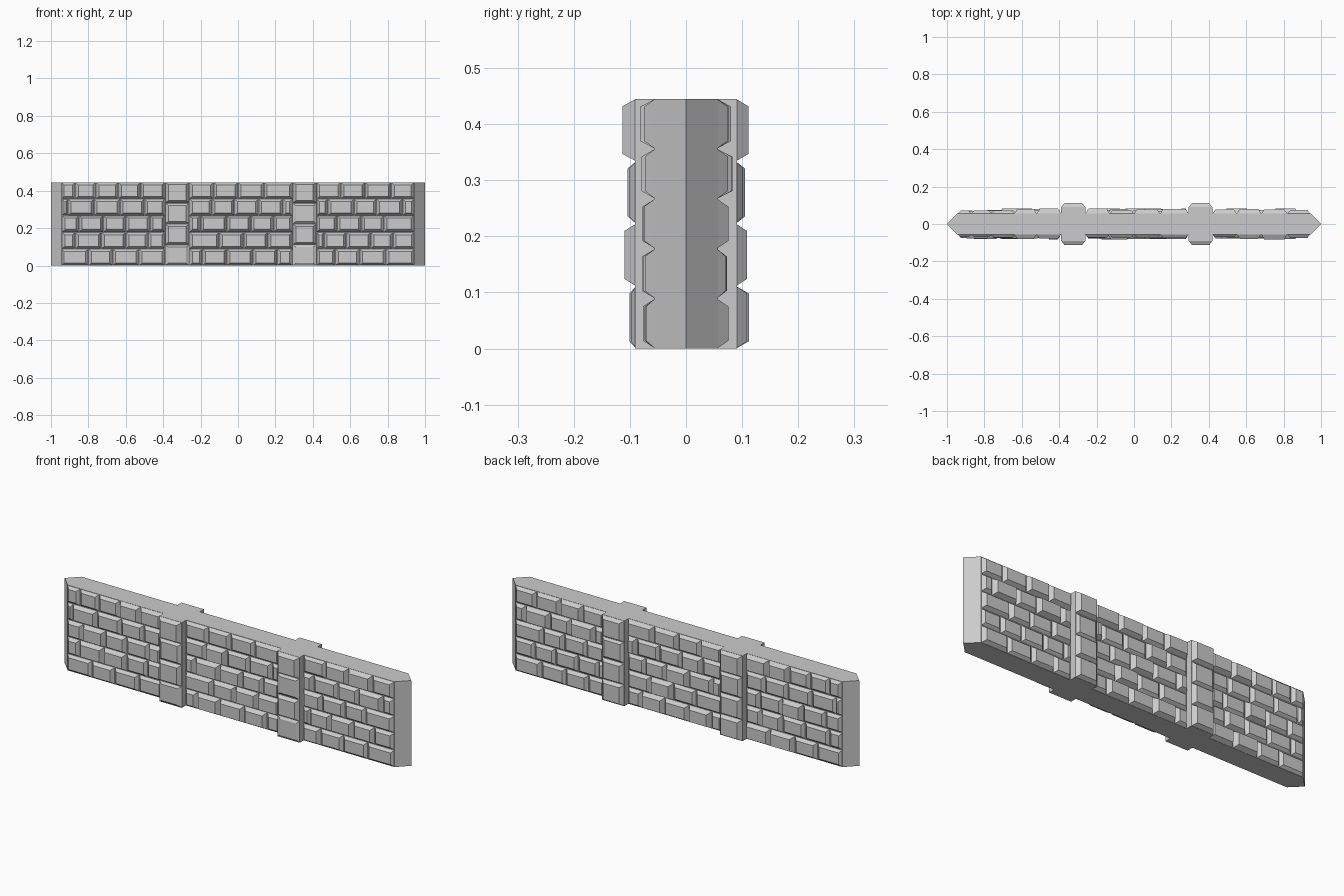
import bpy, bmesh, random

if "Cube" in bpy.data.objects:
    bpy.data.objects.remove(bpy.data.objects["Cube"])

random.seed(4)
H = 0.445          # wall height
CORE = 0.057       # half thickness at the mortar joints
PILLARS = [(-0.39, -0.26), (0.292, 0.42)]


def finish(bm, name):
    bmesh.ops.recalc_face_normals(bm, faces=bm.faces)
    me = bpy.data.meshes.new(name)
    bm.to_mesh(me)
    bm.free()
    ob = bpy.data.objects.new(name, me)
    bpy.context.collection.objects.link(ob)
    return ob


def prism(name, outline):
    bm = bmesh.new()
    f = bm.faces.new([bm.verts.new((x, y, 0)) for x, y in outline])
    ext = bmesh.ops.extrude_face_region(bm, geom=[f])
    bmesh.ops.translate(bm, vec=(0, 0, H),
                        verts=[v for v in ext["geom"] if isinstance(v, bmesh.types.BMVert)])
    return finish(bm, name)


def stone(bm, side, x0, x1, z0, z1, y0, y1, left, right, dz):
    """Chamfered block face rising from depth y0 to y1 on one side of the wall."""
    base = [(x0, z0), (x1, z0), (x1, z1), (x0, z1)]
    top = [(x0 + left, z0 + dz), (x1 - right, z0 + dz),
           (x1 - right, z1 - dz), (x0 + left, z1 - dz)]
    a = [bm.verts.new((x, side * (y0 - 0.002), z)) for x, z in base]
    b = [bm.verts.new((x, side * y1, z)) for x, z in top]
    bm.faces.new(a)
    bm.faces.new(b)
    for i in range(4):
        j = (i + 1) % 4
        bm.faces.new((a[i], a[j], b[j], b[i]))


# Wall core with pointed ends
E = 1 - CORE
prism("wall_core", [(-1, 0), (-E, -CORE), (E, -CORE), (1, 0), (E, CORE), (-E, CORE)])

# Joint positions inside each bay, bottom course first (hundredths)
JOINTS = [
    [[-80, -67, -53], [-19, -6, 8, 21], [52, 65, 79]],
    [[-87, -73, -60, -48], [-10, 3, 16], [46, 58, 71, 83]],
    [[-85, -72, -60, -47], [-20, -6, 7, 19], [53, 66, 78]],
    [[-91, -77, -63, -50], [-14, -2, 11, 24], [48, 62, 74, 88]],
    [[-87, -76, -64, -52], [-13, 0, 14], [55, 68, 82]],
]
BAYS = [(-E, PILLARS[0][0]), (PILLARS[0][1], PILLARS[1][0]), (PILLARS[1][1], E)]
ROW = H / len(JOINTS)

# Brick courses on both faces
for side, label in ((-1, "front"), (1, "back")):
    bm = bmesh.new()
    for r, row in enumerate(JOINTS):
        for (s, e), cuts in zip(BAYS, row):
            xs = [s] + [c / 100 for c in cuts] + [e]
            for x0, x1 in zip(xs, xs[1:]):
                y = random.uniform(0.07, 0.083)
                if x0 == -E or x1 == E:
                    y = random.uniform(0.07, 0.076)
                inset = min(0.016, (x1 - x0) * 0.3)
                lf = y - CORE if x0 == -E else inset
                rt = y - CORE if x1 == E else inset
                stone(bm, side, x0, x1, r * ROW, (r + 1) * ROW, CORE, y, lf, rt, 0.014)
    finish(bm, label + "_bricks")

# Pillars with four stacked stones on each face
DEPTH = {-1: [0.101, 0.110, 0.104, 0.113], 1: [0.112, 0.109, 0.105, 0.111]}
for n, (x0, x1) in enumerate(PILLARS):
    prism(f"pillar_core_{n + 1}", [(x0, -0.091), (x1, -0.091), (x1, 0.091), (x0, 0.091)])
    for side, label in ((-1, "front"), (1, "back")):
        bm = bmesh.new()
        for k, d in enumerate(DEPTH[side]):
            d -= 0.003 * ((k + n) % 2) * n
            stone(bm, side, x0, x1, k * H / 4, (k + 1) * H / 4, 0.091, d,
                  0.018, 0.018, 0.013)
        finish(bm, f"{label}_pillar_stones_{n + 1}")
